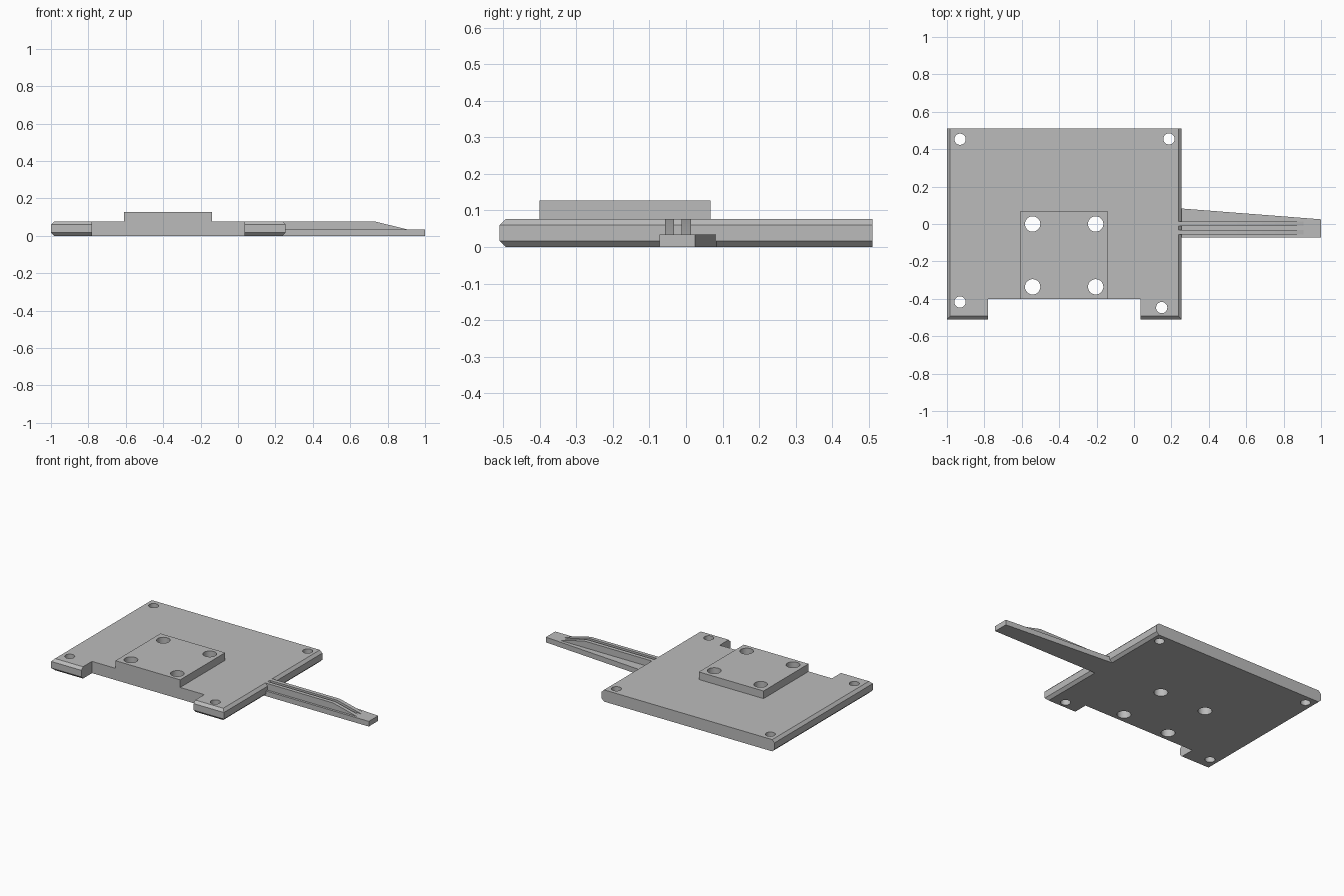
import bpy, bmesh

cube = bpy.data.objects.get("Cube")
if cube:
    bpy.data.objects.remove(cube, do_unlink=True)

grey = bpy.data.materials.new("plain grey")
grey.use_nodes = True
grey.diffuse_color = (0.5, 0.5, 0.5, 1)
grey.node_tree.nodes["Principled BSDF"].inputs["Base Color"].default_value = (0.5, 0.5, 0.5, 1)


def loft(name, rings):
    """Closed solid through matching rings of points."""
    bm = bmesh.new()
    loops = [[bm.verts.new(p) for p in ring] for ring in rings]
    for a, b in zip(loops, loops[1:]):
        for i in range(len(a)):
            j = (i + 1) % len(a)
            bm.faces.new((a[i], a[j], b[j], b[i]))
    bm.faces.new(loops[0][::-1])
    bm.faces.new(loops[-1])
    bmesh.ops.recalc_face_normals(bm, faces=bm.faces)
    mesh = bpy.data.meshes.new(name)
    bm.to_mesh(mesh)
    bm.free()
    mesh.materials.append(grey)
    obj = bpy.data.objects.new(name, mesh)
    bpy.context.collection.objects.link(obj)
    return obj


def rect(x0, x1, y0, y1, z):
    return [(x0, y0, z), (x1, y0, z), (x1, y1, z), (x0, y1, z)]


def box(name, x0, x1, y0, y1, z0, z1):
    return loft(name, [rect(x0, x1, y0, y1, z) for z in (z0, z1)])


def combine(target, tool, operation):
    """Apply a boolean and discard the tool."""
    mod = target.modifiers.new("boolean", "BOOLEAN")
    mod.operation, mod.solver, mod.object = operation, "EXACT", tool
    bpy.context.view_layer.objects.active = target
    bpy.ops.object.modifier_apply(modifier=mod.name)
    bpy.data.objects.remove(tool, do_unlink=True)


def drill(target, x, y, radius):
    bpy.ops.mesh.primitive_cylinder_add(vertices=40, radius=radius, depth=1, location=(x, y, 0))
    tool = bpy.context.object
    tool.data.materials.append(grey)
    combine(target, tool, "DIFFERENCE")


TOP, CH = 0.077, 0.017   # plate thickness and chamfer
ARM = 0.034              # arm thickness

# Plate, chamfered on its front and both sides, square at the back
layers = [(0, CH), (CH, 0), (TOP - CH, 0), (TOP, CH)]
plate = loft("mounting_plate", [rect(-1 + c, 0.255 - c, -0.51 + c, 0.51, z) for z, c in layers])

# Raised pad, then the front notch trimming both flush
combine(plate, box("pad", -0.61, -0.14, -0.45, 0.067, 0.04, 0.127), "UNION")
combine(plate, box("notch", -0.78, 0.035, -0.7, -0.4, -0.2, 0.3), "DIFFERENCE")

# Pad holes and corner screw holes
for x in (-0.542, -0.205):
    for y in (0.0, -0.336):
        drill(plate, x, y, 0.041)
for x, y in ((-0.93, 0.453), (0.187, 0.455), (-0.93, -0.417), (0.148, -0.447)):
    drill(plate, x, y, 0.03)

# Tapered arm
outline = [(0.238, -0.072), (1, -0.072), (1, 0.025), (0.238, 0.084)]
arm = loft("arm", [[(x, y, z) for x, y in outline] for z in (0, ARM)])

# Two ribs sloping down towards the arm tip
profile = [(0.236, ARM), (0.905, ARM), (0.73, TOP), (0.236, TOP)]
ribs = [loft(name, [[(x, y, z) for x, z in profile] for y in ys])
        for name, ys in (("front_rib", (-0.057, -0.033)), ("back_rib", (-0.012, 0.014)))]

# Smooth hole walls, sharp edges elsewhere
bpy.ops.object.select_all(action="DESELECT")
for obj in [plate, arm] + ribs:
    obj.select_set(True)
bpy.context.view_layer.objects.active = plate
bpy.ops.object.shade_smooth_by_angle(angle=0.5)
